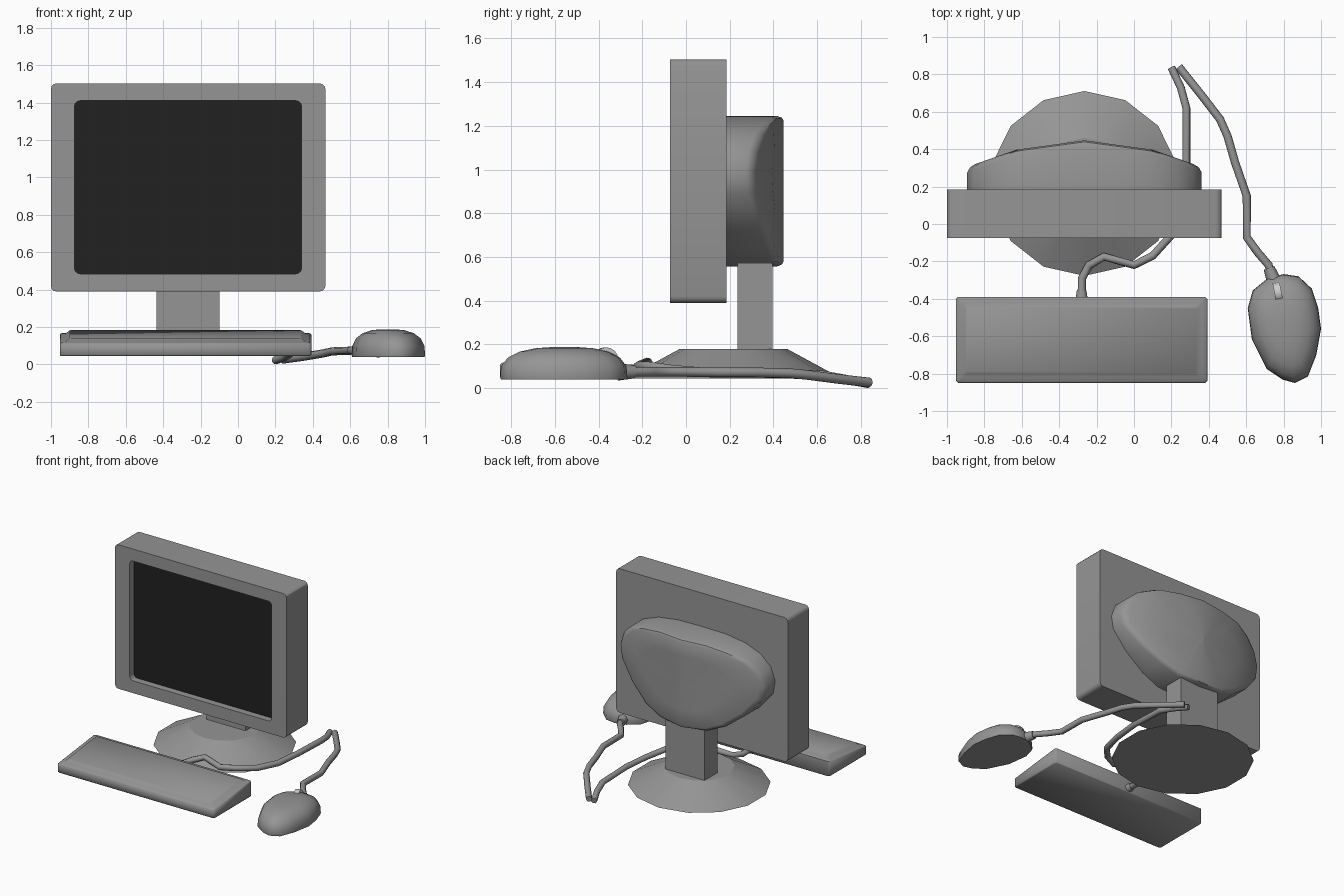
import bpy, bmesh, math
from mathutils import Matrix

if "Cube" in bpy.data.objects:
    bpy.data.objects.remove(bpy.data.objects["Cube"])

CX = -0.265  # centre line of the monitor
GREY = (0.3, 0.3, 0.3, 1)


def paint(data, color):
    key = "colour_%.2f" % color[0]
    mat = bpy.data.materials.get(key) or bpy.data.materials.new(key)
    mat.diffuse_color = color
    mat.use_nodes = True
    mat.node_tree.nodes["Principled BSDF"].inputs["Base Color"].default_value = mat.diffuse_color
    data.materials.append(mat)


def finish(bm, name, smooth=None, color=GREY):
    bmesh.ops.recalc_face_normals(bm, faces=bm.faces)
    me = bpy.data.meshes.new(name)
    bm.to_mesh(me)
    bm.free()
    ob = bpy.data.objects.new(name, me)
    bpy.context.collection.objects.link(ob)
    paint(me, color)
    if smooth:
        bpy.ops.object.select_all(action='DESELECT')
        ob.select_set(True)
        bpy.context.view_layer.objects.active = ob
        bpy.ops.object.shade_smooth_by_angle(angle=math.radians(smooth))
    return ob


def loft(name, rings, smooth=None, color=GREY):
    """Skin a list of equal-length point rings and cap both ends."""
    bm = bmesh.new()
    vs = [[bm.verts.new(p) for p in r] for r in rings]
    n = len(vs[0])
    for a, b in zip(vs, vs[1:]):
        for i in range(n):
            j = (i + 1) % n
            bm.faces.new((a[i], a[j], b[j], b[i]))
    bm.faces.new(vs[0])
    if len(vs) > 1:
        bm.faces.new(vs[-1])
    return finish(bm, name, smooth, color)


def rounded(x0, x1, z0, z1, r, y, steps=3):
    """Rounded rectangle in the xz plane."""
    pts = []
    for k, (x, z) in enumerate([(x1 - r, z1 - r), (x0 + r, z1 - r),
                                (x0 + r, z0 + r), (x1 - r, z0 + r)]):
        for s in range(steps + 1):
            a = math.pi / 2 * (k + s / steps)
            pts.append((x + r * math.cos(a), y, z + r * math.sin(a)))
    return pts


# Monitor case with recessed opening, and the dark screen
outer = (-1.0, 0.467, 0.39, 1.503, 0.03)
inner = (-0.875, 0.34, 0.485, 1.41, 0.03)
loft("monitor_case", [rounded(*outer, 0.185), rounded(*outer, -0.074),
                      rounded(*inner, -0.074), rounded(*inner, -0.02)], 30)
loft("screen", [rounded(*inner, -0.022)], color=(0.015, 0.015, 0.015, 1))

# Bulging rear housing: half outline mirrored, back bent across x
half = [(0.2, 1.242), (0.37, 1.218), (0.5, 1.17), (0.59, 1.09), (0.627, 0.99),
        (0.61, 0.89), (0.49, 0.75), (0.34, 0.635), (0.2, 0.572)]
outline = ([(0, 1.245)] + half + [(0, 0.557)] + [(-x, z) for x, z in reversed(half)])


def housing_ring(s, drop=None):
    ring = []
    for x, z in outline:
        x, z = x * s, 0.92 + (z - 0.92) * s
        d = abs(x)
        back = 0.447 - 0.137 * d if d < 0.365 else 0.397 - 0.35 * (d - 0.365)
        ring.append((CX + x, 0.183 if drop is None else back - drop, z))
    return ring


loft("rear_housing", [housing_ring(1), housing_ring(1, 0.03), housing_ring(0.975, 0.008),
                      housing_ring(0.93, 0), housing_ring(0.6, 0), housing_ring(0.02, 0)], 40)

# Stand neck
loft("stand_neck", [[(-0.435, 0.235, z), (-0.10, 0.235, z), (-0.10, 0.395, z),
                     (-0.435, 0.395, z)] for z in (0.17, 0.62)])

# Stand base: low 14-sided frustum
loft("stand_base", [[(CX + 1.02 * r * math.sin(i * math.tau / 14),
                      0.217 + r * math.cos(i * math.tau / 14), z) for i in range(14)]
                    for r, z in ((0.494, 0.045), (0.245, 0.18))], 28)


# Keyboard: wedge with a raised, chamfered key field
def slab(inset, zf, zr):
    x0, x1, y0, y1 = -0.953 + inset, 0.392 - inset, -0.85 + inset, -0.39 - inset
    c = 0.012
    out = []
    for x, y in [(x0 + c, y0), (x1 - c, y0), (x1, y0 + c), (x1, y1 - c),
                 (x1 - c, y1), (x0 + c, y1), (x0, y1 - c), (x0, y0 + c)]:
        t = (y + 0.85) / 0.46
        out.append((x, y, zf + (zr - zf) * t))
    return out


loft("keyboard", [slab(0.006, 0.045, 0.045), slab(0, 0.052, 0.052), slab(0, 0.108, 0.162),
                  slab(0.008, 0.115, 0.169), slab(0.03, 0.115, 0.169),
                  slab(0.052, 0.135, 0.19)], 50)

# Mouse: egg outline stacked into a dome
egg = [(0.715, -0.29), (0.80, -0.268), (0.88, -0.28), (0.95, -0.345), (0.985, -0.45),
       (1.0, -0.56), (0.975, -0.70), (0.93, -0.815), (0.86, -0.85), (0.795, -0.832),
       (0.71, -0.775), (0.63, -0.615), (0.608, -0.45), (0.635, -0.355)]
loft("mouse_body", [[(0.8 + (x - 0.8) * s, -0.555 + (y + 0.555) * s, z) for x, y in egg]
                    for s, z in ((0.99, 0.04), (1, 0.05), (0.985, 0.10), (0.88, 0.14),
                                 (0.7, 0.167), (0.45, 0.183), (0.2, 0.188))], 50)

# Scroll wheel
bm = bmesh.new()
bmesh.ops.create_cone(bm, cap_ends=True, segments=16, radius1=0.055, radius2=0.055, depth=0.038,
                      matrix=Matrix.Translation((0.77, -0.368, 0.132))
                      @ Matrix.Rotation(0.2, 4, 'Z') @ Matrix.Rotation(math.pi / 2, 4, 'Y'))
finish(bm, "mouse_wheel", 40, (0.8, 0.8, 0.8, 1))


# Cords and their strain reliefs
def cord(name, pts, r, taper=1.0):
    cu = bpy.data.curves.new(name, 'CURVE')
    cu.dimensions = '3D'
    cu.bevel_depth = r
    cu.bevel_resolution = 2
    cu.use_fill_caps = True
    sp = cu.splines.new('POLY')
    sp.points.add(len(pts) - 1)
    for p, co in zip(sp.points, pts):
        p.co = (*co, 1)
    sp.points[-1].radius = taper
    sp.use_smooth = True
    paint(cu, GREY)
    bpy.context.collection.objects.link(bpy.data.objects.new(name, cu))


cord("mouse_cord", [(0.74, -0.29, 0.075), (0.72, -0.22, 0.075), (0.66, -0.15, 0.075),
                    (0.603, -0.07, 0.075), (0.603, 0.15, 0.073), (0.54, 0.33, 0.072),
                    (0.50, 0.47, 0.069), (0.46, 0.56, 0.06), (0.36, 0.69, 0.043),
                    (0.24, 0.84, 0.026)], 0.022)
cord("keyboard_cord", [(-0.28, -0.40, 0.085), (-0.278, -0.29, 0.08), (-0.24, -0.22, 0.09),
                       (-0.16, -0.175, 0.118), (0.0, -0.22, 0.10), (0.1, -0.17, 0.10),
                       (0.2, -0.06, 0.085), (0.258, 0.12, 0.07), (0.28, 0.33, 0.07),
                       (0.28, 0.62, 0.06), (0.25, 0.73, 0.04), (0.2, 0.836, 0.022)], 0.022)
cord("mouse_strain_relief", [(0.75, -0.31, 0.075), (0.722, -0.235, 0.075)], 0.04, 0.75)
cord("keyboard_strain_relief", [(-0.28, -0.40, 0.085), (-0.28, -0.355, 0.084)], 0.032, 0.8)
